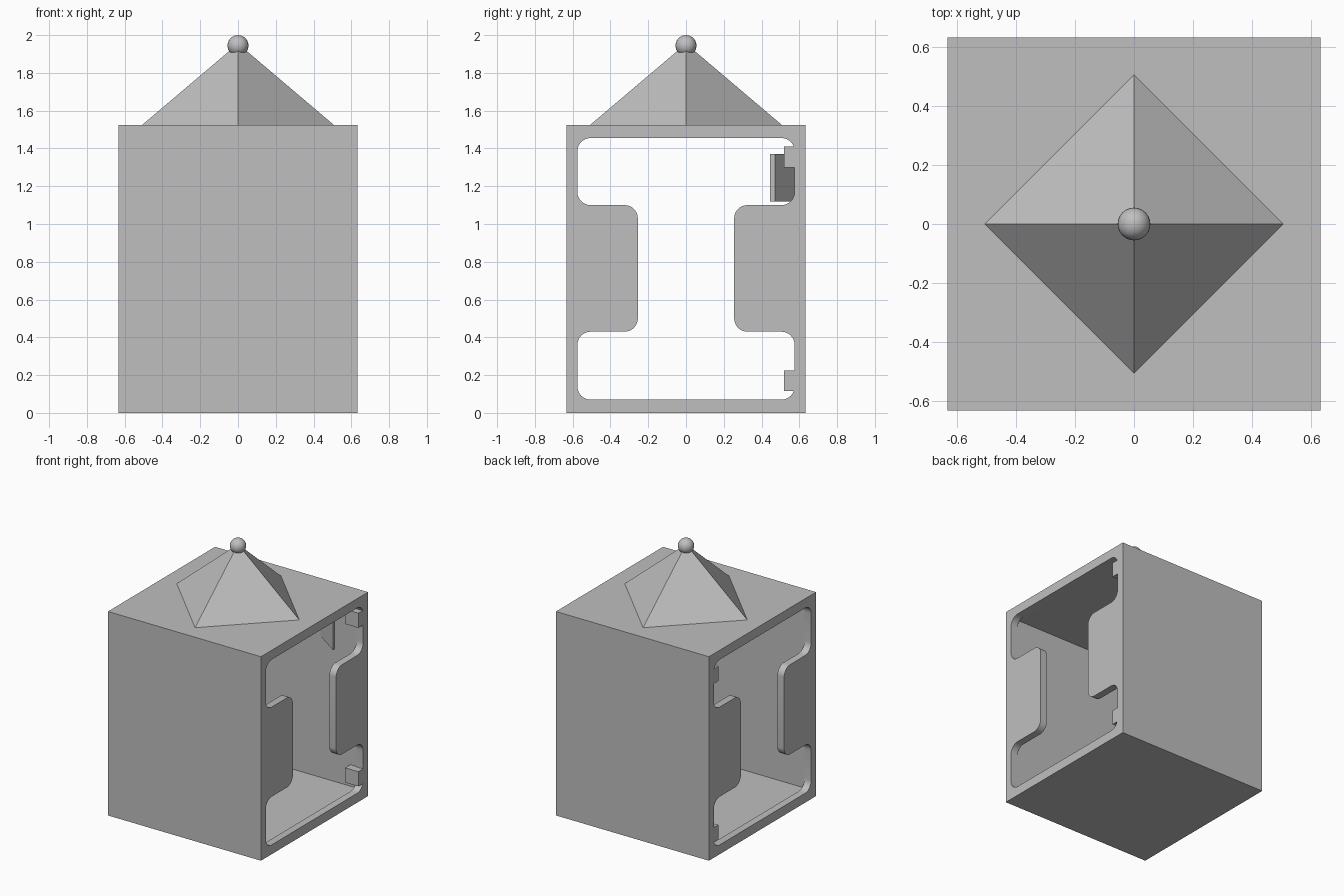
import bpy
import bmesh
import math
from mathutils import Vector

old = bpy.data.objects.get("Cube")
if old:
    bpy.data.objects.remove(old, do_unlink=True)

HALF = 0.6325      # half width of the housing
TOP = 1.525        # height of the housing
FACE = 0.055       # thickness of the open end frames

grey = bpy.data.materials.new("light grey")
grey.use_nodes = True
COLOUR = (0.52, 0.52, 0.52, 1)
grey.diffuse_color = COLOUR
grey.node_tree.nodes["Principled BSDF"].inputs["Base Color"].default_value = COLOUR


def finish(bm, name):
    bmesh.ops.recalc_face_normals(bm, faces=bm.faces)
    mesh = bpy.data.meshes.new(name)
    bm.to_mesh(mesh)
    bm.free()
    mesh.materials.append(grey)
    obj = bpy.data.objects.new(name, mesh)
    bpy.context.collection.objects.link(obj)
    return obj


def prism(name, points, depth):
    """Extrude a closed outline of 3D points along a vector."""
    bm = bmesh.new()
    face = bm.faces.new([bm.verts.new(p) for p in points])
    new = bmesh.ops.extrude_face_region(bm, geom=[face])["geom"]
    verts = [v for v in new if isinstance(v, bmesh.types.BMVert)]
    bmesh.ops.translate(bm, verts=verts, vec=depth)
    return finish(bm, name)


def box(name, low, high):
    (x0, y0, z0), (x1, y1, z1) = low, high
    base = [(x0, y0, z0), (x1, y0, z0), (x1, y1, z0), (x0, y1, z0)]
    return prism(name, base, (0, 0, z1 - z0))


def rounded(corners, radius, steps=8):
    """Fillet every right-angled corner of an outline."""
    out = []
    for i, c in enumerate(corners):
        p = Vector(c)
        to_prev = (Vector(corners[i - 1]) - p).normalized()
        to_next = (Vector(corners[(i + 1) % len(corners)]) - p).normalized()
        centre = p + radius * (to_prev + to_next)
        for k in range(steps + 1):
            a = math.pi / 2 * k / steps
            out.append(centre - radius * (to_next * math.cos(a) + to_prev * math.sin(a)))
    return out


def smooth(obj):
    bpy.ops.object.select_all(action="DESELECT")
    obj.select_set(True)
    bpy.context.view_layer.objects.active = obj
    bpy.ops.object.shade_smooth_by_angle(angle=math.radians(30))


def cut(obj, cutter):
    bpy.ops.object.select_all(action="DESELECT")
    bpy.context.view_layer.objects.active = obj
    obj.select_set(True)
    mod = obj.modifiers.new("cut", "BOOLEAN")
    mod.operation = "DIFFERENCE"
    mod.solver = "EXACT"
    mod.object = cutter
    bpy.ops.object.modifier_apply(modifier=mod.name)
    bpy.data.objects.remove(cutter, do_unlink=True)


# Housing: hollow box with an I-shaped opening through both ends
housing = box("housing", (-HALF, -HALF, 0), (HALF, HALF, TOP))
inner = HALF - FACE
cut(housing, box("cavity_cutter", (-inner, -0.58, 0.065), (inner, 0.58, 1.46)))
half_outline = [(0.575, 0.07), (0.575, 0.43), (0.255, 0.43),
                (0.255, 1.10), (0.575, 1.10), (0.575, 1.455)]
outline = half_outline + [(-y, z) for y, z in reversed(half_outline)]
opening = rounded([(-0.8, y, z) for y, z in outline], 0.07)
cut(housing, prism("opening_cutter", opening, (1.6, 0, 0)))
smooth(housing)

# Stop tabs and slanted latches along the back wall, at both ends
for side, label in ((1, "left"), (-1, "right")):
    for z, level in ((0.115, "lower"), (1.30, "upper")):
        box(f"{label}_{level}_tab", (side * 0.522, 0.52, z),
            (side * 0.632, 0.585, z + 0.11))
    latch = [(0.475, 0.445), (0.475, 0.47), (0.31, 0.585), (0.27, 0.585)]
    prism(f"{label}_latch", [(side * x, y, 1.12) for x, y in latch], (0, 0, 0.25))

# Four-sided roof with its corners on the axes
bm = bmesh.new()
bmesh.ops.create_cone(bm, cap_ends=True, segments=4, radius1=0.507, radius2=0,
                      depth=0.43)
bmesh.ops.translate(bm, verts=bm.verts, vec=(0, 0, TOP + 0.215))
roof = finish(bm, "roof")
# Make sure the corners point along x and y
if max(abs(v.co.x) for v in roof.data.vertices) < 0.45:
    roof.rotation_euler.z = math.pi / 4

# Ball finial on the tip
bm = bmesh.new()
bmesh.ops.create_uvsphere(bm, u_segments=24, v_segments=14, radius=0.0555)
bmesh.ops.translate(bm, verts=bm.verts, vec=(0, 0, 1.9445))
smooth(finish(bm, "finial_ball"))
